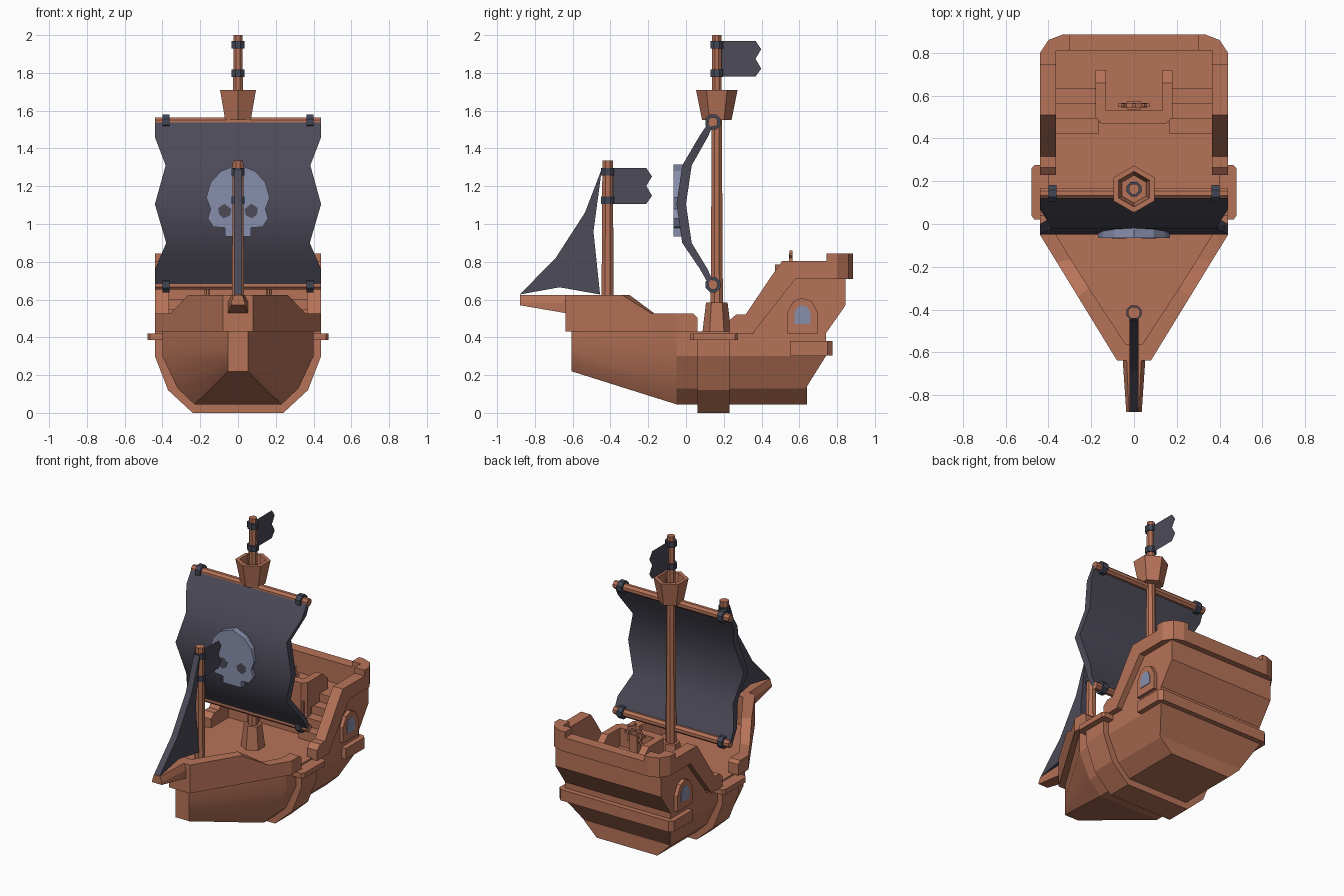
import bpy, bmesh, math
from mathutils import Vector, Matrix

if "Cube" in bpy.data.objects:
    bpy.data.objects.remove(bpy.data.objects["Cube"])


def material(name, rgb):
    m = bpy.data.materials.new(name)
    m.diffuse_color = (*rgb, 1)
    m.use_nodes = True
    m.node_tree.nodes["Principled BSDF"].inputs["Base Color"].default_value = m.diffuse_color
    return m


WOOD = material("wood", (0.47, 0.17, 0.098))
CLOTH = material("dark_cloth", (0.072, 0.069, 0.098))
IRON = material("iron", (0.055, 0.062, 0.092))
PALE = material("pale_blue", (0.25, 0.275, 0.42))


def finish(name, bm, mat, smooth=None):
    bmesh.ops.recalc_face_normals(bm, faces=bm.faces)
    me = bpy.data.meshes.new(name)
    bm.to_mesh(me)
    bm.free()
    me.materials.append(mat)
    ob = bpy.data.objects.new(name, me)
    bpy.context.collection.objects.link(ob)
    if smooth:
        bpy.ops.object.select_all(action='DESELECT')
        ob.select_set(True)
        bpy.context.view_layer.objects.active = ob
        bpy.ops.object.shade_smooth_by_angle(angle=math.radians(smooth))
    return ob


def add_loft(bm, rings):
    vs = [[bm.verts.new(p) for p in r] for r in rings]
    n = len(vs[0])
    for a, b in zip(vs, vs[1:]):
        for i in range(n):
            bm.faces.new((a[i], a[(i + 1) % n], b[(i + 1) % n], b[i]))
    bm.faces.new(vs[0])
    bm.faces.new(vs[-1][::-1])


def loft(name, rings, mat, mirror=False, smooth=None):
    bm = bmesh.new()
    add_loft(bm, rings)
    if mirror:
        add_loft(bm, [[(-x, y, z) for x, y, z in r] for r in rings])
    return finish(name, bm, mat, smooth)


def prism(name, pts, axis, a, b, mat, mirror=False):
    def put(p, t):
        q = list(p)
        q.insert(axis, t)
        return tuple(q)
    return loft(name, [[put(p, t) for p in pts] for t in (a, b)], mat, mirror)


def box(name, x, y, z, mat=WOOD, mirror=False):
    return prism(name, [(x[0], y[0]), (x[1], y[0]), (x[1], y[1]), (x[0], y[1])],
                 2, z[0], z[1], mat, mirror)


def tube(name, rows, y, sides, mat, turn=0.5, smooth=None):
    """Vertical turned part: rows are (radius, z)."""
    ang = [2 * math.pi * (i + turn) / sides for i in range(sides)]
    return loft(name, [[(r * math.cos(t), y + r * math.sin(t), z) for t in ang]
                       for r, z in rows], mat, smooth=smooth)


def bar(name, x0, x1, y, z, r, mat, mirror=False):
    ang = [2 * math.pi * (i + 0.5) / 8 for i in range(8)]
    return prism(name, [(y + r * math.cos(t), z + r * math.sin(t)) for t in ang],
                 0, x0, x1, mat, mirror)


def section(half, y):
    return [(x, y, z) for x, z in half] + [(-x, y, z) for x, z in half[::-1]]


# Main hull: side profile cut by the bilge chamfers
bm = bmesh.new()
side = [(-.05, .045), (.64, .045), (.64, .14), (.74, .30), (.74, .42), (.845, .57),
        (.845, .66), (.63, .66), (.63, .43), (-.05, .43)]
add_loft(bm, [[(x, y, z) for y, z in side] for x in (-.40, .40)])
for s in (1, -1):
    for co, no in (((.23, .045), (.085, -.09)), ((.32, .13), (.17, -.08))):
        cut = bmesh.ops.bisect_plane(
            bm, geom=bm.verts[:] + bm.edges[:] + bm.faces[:], clear_outer=True,
            plane_co=(s * co[0], 0, co[1]), plane_no=Vector((s * no[0], 0, no[1])).normalized())
        bmesh.ops.holes_fill(bm, edges=[e for e in bm.edges if e.is_boundary])
finish("hull", bm, WOOD)

# Bow, midship rib, side ledges
loft("bow", [section([(.23, .045), (.32, .13), (.40, .30), (.40, .43)], -.05),
             section([(.053, .22), (.053, .27), (.053, .34), (.053, .43)], -.605)], WOOD, smooth=30)
rib = [(.24, 0), (.37, .12), (.44, .30), (.44, .42)]
loft("midship_rib", [section(rib, .06), section(rib, .23)], WOOD)
prism("side_ledge", [(.36, .02), (.465, .02), (.48, .04), (.48, .26), (.465, .275), (.36, .275)],
      2, .385, .42, WOOD, True)

# Bow rail: one loft round the bow, (outer x, y), (inner x, y), top
stations = [((.44, .06), (.365, .06), .505), ((.44, .04), (.365, .04), .525),
            ((.44, -.05), (.365, -.05), .525), ((.36, -.18), (.295, -.165), .525),
            ((.262, -.34), (.21, -.30), .625), ((.08, -.637), (.04, -.56), .625)]
right = [[(*o, .43), (*o, t), (*i, t), (*i, .43)] for o, i, t in stations]
left = [[(-x, y, z) for x, y, z in r] for r in right[::-1]]
loft("bow_rail", right + left, WOOD)

# Bowsprit
loft("bowsprit", [[(-a, y, .585), (-a * .65, y, .625), (a * .65, y, .625), (a, y, .585),
                   (a, y, zb), (-a, y, zb)]
                  for y, a, zb in ((-.88, .036, .57), (-.56, .058, .515))], WOOD)

# Stern walls, rails and corners
prism("stern_wall", [(.34, .40), (.36, .43), (.58, .71), (.845, .71), (.845, .57), (.74, .42),
                     (.74, .40)], 0, .365, .40, WOOD, True)
prism("stern_side_rail", [(.23, .42), (.23, .49), (.265, .52), (.315, .52), (.46, .735), (.51, .805),
                          (.78, .805), (.78, .71), (.58, .71), (.36, .43), (.36, .42)],
      0, .365, .44, WOOD, True)
prism("stern_corner", [(.44, .745), (.44, .80), (.40, .86), (.335, .885), (.30, .885), (.30, .81),
                       (.365, .81), (.365, .745)], 2, .71, .845, WOOD, True)
box("stern_back_rail", (-.30, .30), (.81, .885), (.71, .805))
box("stern_back_wall", (-.40, .40), (.81, .845), (.65, .71))
prism("stern_band", [(-.435, .55), (.435, .55), (.435, .75), (.41, .775), (-.41, .775),
                     (-.435, .75)], 2, .305, .38, WOOD)

# Side windows
def arch(cy, w, z0, z1, top):
    return [(cy - w, z0), (cy + w, z0), (cy + w, z1), (cy + w * .6, top - (top - z1) * .25), (cy, top),
            (cy - w * .6, top - (top - z1) * .25), (cy - w, z1)]


prism("window_frame", arch(.617, .082, .42, .53, .61), 0, .38, .425, WOOD, True)
prism("window_glass", arch(.617, .043, .47, .53, .57), 0, .422, .429, PALE, True)

# Stairs and helm platform
for i in range(3):
    box("stair_step", (.165, .366), (.42 + .07 * i, .64), (.42, .49 + .057 * i), WOOD, True)
box("helm_platform", (-.166, .166), (.475, .64), (.42, .66))
prism("helm_front", [(-.18, .50), (-.15, .47), (.15, .47), (.18, .50), (.18, .53), (-.18, .53)],
      2, .42, .785, WOOD)
prism("helm_side", [(.52, .60), (.52, .785), (.66, .785), (.72, .73), (.72, .60)],
      0, .13, .18, WOOD, True)

# Steering wheel
box("wheel_post", (-.03, .03), (.535, .575), (.65, .785))
bm = bmesh.new()
n = 8
ring = []
for i in range(n):
    t = 2 * math.pi * i / n
    ring.append([bm.verts.new((r * math.cos(t), y, .785 + r * math.sin(t)))
                 for r, y in ((.045, .545), (.06, .545), (.06, .565), (.045, .565))])
for i in range(n):
    a, b = ring[i], ring[(i + 1) % n]
    for k in range(4):
        bm.faces.new((a[k], a[(k + 1) % 4], b[(k + 1) % 4], b[k]))
for k in range(4):
    bmesh.ops.create_cube(bm, size=1, matrix=Matrix.Translation((0, .555, .785))
                          @ Matrix.Rotation(math.pi * k / 4, 4, 'Y')
                          @ Matrix.Diagonal((.15, .016, .013, 1)))
finish("steering_wheel", bm, WOOD)

# Masts, bands, flags
MY, FY = .163, -.415
tube("main_mast", [(.036, .42), (.026, 2.0)], MY, 8, WOOD)
tube("mast_foot", [(.077, .42), (.057, .585)], MY, 6, WOOD, 0.5)
tube("fore_mast", [(.036, .42), (.03, 1.335)], FY, 8, WOOD)
for y, z0 in ((MY, 1.78), (FY, 1.107)):
    for dz in (.018, .17):
        tube("mast_band", [(.037, z0 + dz - .02), (.037, z0 + dz + .02)], y, 8, IRON)
    bm = bmesh.new()
    bm.faces.new([bm.verts.new((0, y + a, z0 + b)) for a, b in
                  ((.02, 0), (.205, 0), (.235, .042), (.205, .095), (.235, .145), (.205, .19), (.02, .19))])
    finish("flag", bm, CLOTH)

# Crow's nest: hollow hexagonal bucket
tube("crows_nest", [(.078, 1.55), (.11, 1.71), (.083, 1.71), (.065, 1.60)], MY, 6, WOOD)

# Yards and clips
for z in (1.54, .678):
    bar("yard", -.44, .44, .143, z, .027, WOOD)
    bar("yard_clip", .362, .40, .143, z, .043, IRON, True)

# Main sail: scalloped rows (z, front y, back y, half width)
rows = [(1.54, .12, .15, .44), (1.46, .068, .115, .44), (1.31, -.02, .03, .383),
        (1.105, -.05, .0, .44), (.90, -.02, .03, .38), (.76, .075, .115, .44), (.68, .12, .15, .44)]
loft("main_sail", [[(-w, f, z), (w, f, z), (w, b, z), (-w, b, z)] for z, f, b, w in rows],
     CLOTH, smooth=40)

# Fore sail: thick curved triangle
prism("fore_sail", [(-.445, 1.295), (-.535, 1.06), (-.69, .82), (-.88, .627), (-.67, .665),
                    (-.455, .627), (-.49, .96)], 0, -.022, .022, CLOTH)

# Skull emblem with dark eyes
half = [(.09, 1.28), (.145, 1.22), (.168, 1.14), (.145, 1.08), (.16, 1.03), (.13, .985),
        (.07, .98), (.07, .935)]
prism("skull_emblem", [(0, 1.315)] + half + [(-x, z) for x, z in half[::-1]], 1, -.065, -.005, PALE)
prism("skull_eye", [(.105, 1.085), (.07, 1.107), (.035, 1.078), (.042, 1.045), (.075, 1.03),
                    (.10, 1.05)], 1, -.067, -.06, CLOTH, True)
